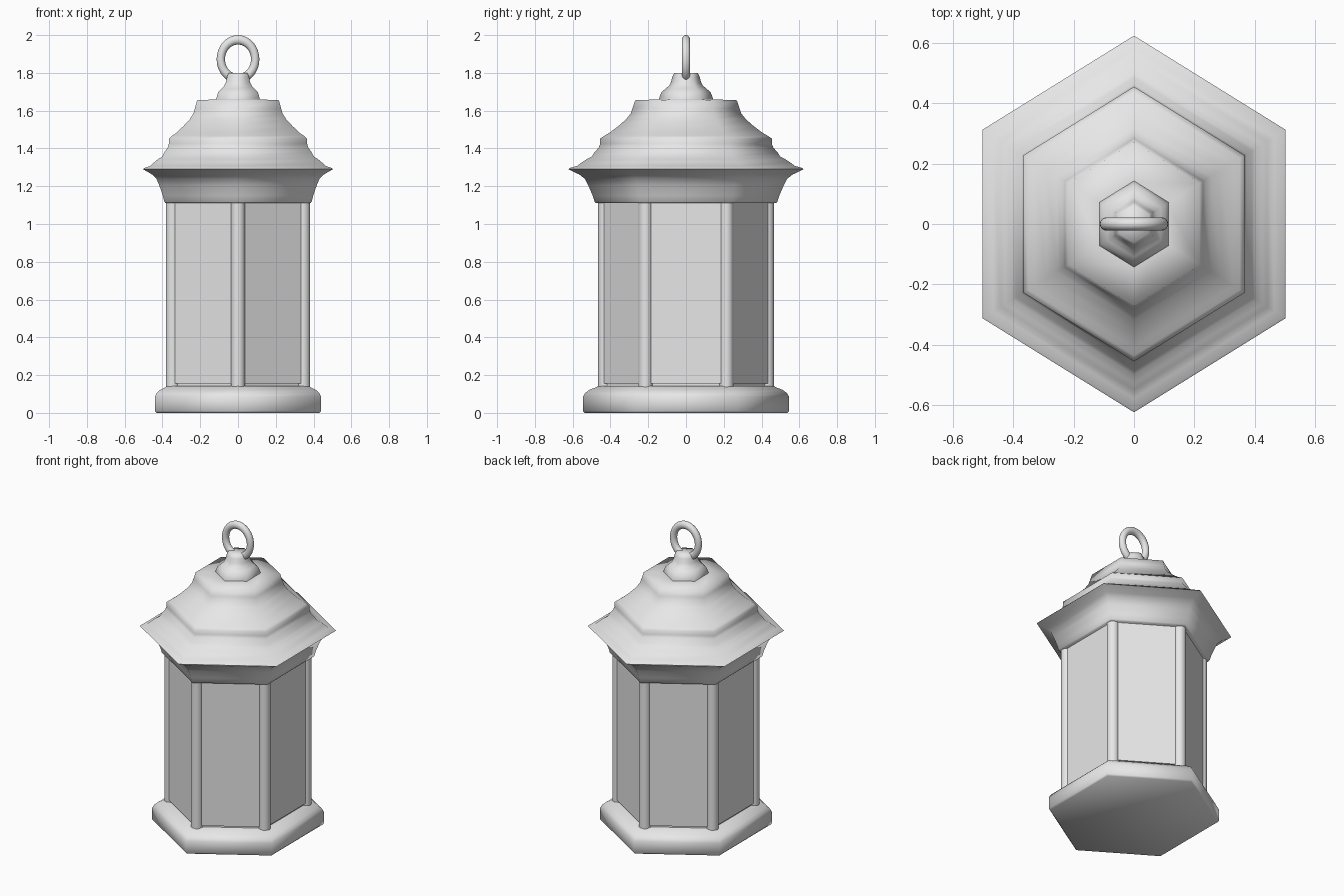
import bpy, bmesh, math
from mathutils import Matrix, Vector

cube = bpy.data.objects.get("Cube")
if cube:
    bpy.data.objects.remove(cube, do_unlink=True)

grey = bpy.data.materials.new("light grey")
grey.use_nodes = True
grey.diffuse_color = (0.8, 0.8, 0.8, 1)
grey.node_tree.nodes["Principled BSDF"].inputs["Base Color"].default_value = (0.8, 0.8, 0.8, 1)

STRETCH = 1.075  # hexagon is a little deeper than regular


def corner(i, apothem, z=0.0):
    """Corner i of a hexagon whose flat sides face +x and -x."""
    a = math.radians(30 + 60 * i)
    r = apothem / math.cos(math.radians(30))
    return Vector((r * math.cos(a), r * math.sin(a) * STRETCH, z))


def finish(bm, name, angle=None):
    bmesh.ops.recalc_face_normals(bm, faces=bm.faces)
    mesh = bpy.data.meshes.new(name)
    bm.to_mesh(mesh)
    bm.free()
    obj = bpy.data.objects.new(name, mesh)
    bpy.context.collection.objects.link(obj)
    mesh.materials.append(grey)
    if angle:
        bpy.ops.object.select_all(action='DESELECT')
        obj.select_set(True)
        bpy.context.view_layer.objects.active = obj
        bpy.ops.object.shade_smooth_by_angle(angle=math.radians(angle))
    return obj


def hex_loft(name, profile, angle=None):
    """Stack hexagons along a profile of (half width, height) and cap the ends."""
    bm = bmesh.new()
    rings = [[bm.verts.new(corner(i, w, z)) for i in range(6)] for w, z in profile]
    for low, high in zip(rings, rings[1:]):
        for i in range(6):
            j = (i + 1) % 6
            bm.faces.new((low[i], low[j], high[j], high[i]))
    bm.faces.new(rings[0])
    bm.faces.new(rings[-1])
    return finish(bm, name, angle)


# Base with a rounded shoulder
hex_loft("base", [(.432, 0), (.44, .01), (.44, .085), (.43, .105), (.412, .122),
                  (.385, .135), (.375, .142)], 75)

# Body behind the panes
hex_loft("body", [(.355, .13), (.355, 1.13)])

# Flared eave and bell roof
hex_loft("roof", [(.383, 1.11), (.39, 1.118), (.398, 1.15), (.417, 1.205), (.432, 1.24),
                  (.455, 1.262), (.502, 1.29), (.495, 1.297), (.465, 1.307), (.442, 1.328),
                  (.425, 1.342), (.402, 1.357), (.39, 1.38), (.372, 1.405), (.366, 1.425),
                  (.366, 1.452), (.35, 1.466), (.33, 1.48), (.29, 1.517), (.255, 1.555),
                  (.236, 1.585), (.228, 1.612), (.217, 1.655), (.11, 1.66)], 75)

# Finial knob
hex_loft("finial", [(.116, 1.65), (.114, 1.668), (.105, 1.698), (.088, 1.715),
                    (.072, 1.733), (.064, 1.752), (.058, 1.78), (.05, 1.8)], 75)

# Panes and corner posts
for i in range(6):
    a, b = corner(i, .367), corner(i + 1, .367)
    ends = [a.lerp(b, t) for t in (.075, .925)]
    bm = bmesh.new()
    rows = [[bm.verts.new(p * s + Vector((0, 0, z))) for p, s in
             ((ends[0], 1), (ends[1], 1), (ends[1], .94), (ends[0], .94))]
            for z in (.155, 1.115)]
    for j in range(4):
        k = (j + 1) % 4
        bm.faces.new((rows[0][j], rows[0][k], rows[1][k], rows[1][j]))
    bm.faces.new(rows[0])
    bm.faces.new(rows[1])
    finish(bm, f"pane_{i + 1}")

    bm = bmesh.new()
    bmesh.ops.create_cone(bm, cap_ends=True, segments=24, radius1=.037, radius2=.037, depth=1.0,
                          matrix=Matrix.Translation(corner(i, .345, .625)))
    finish(bm, f"post_{i + 1}", 40)

# Oval hanging ring
bpy.ops.mesh.primitive_torus_add(major_segments=48, minor_segments=16, major_radius=.091,
                                 minor_radius=.022, location=(0, 0, 1.872),
                                 rotation=(math.pi / 2, 0, 0))
ring = bpy.context.object
ring.name = "hanging_ring"
for v in ring.data.vertices:
    v.co.y *= 1.13
ring.data.materials.append(grey)
bpy.ops.object.shade_smooth()
